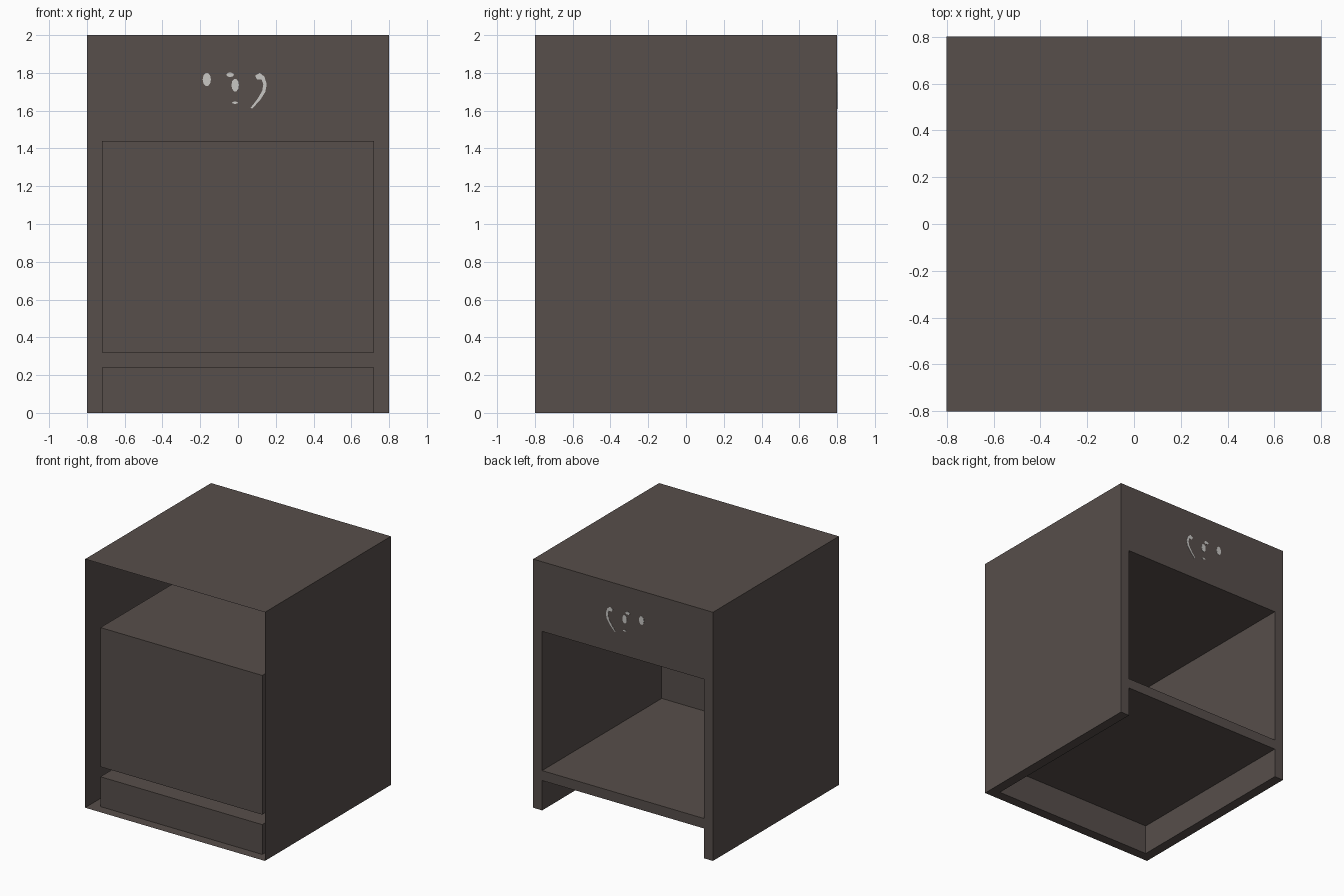
import bpy, bmesh, math

if "Cube" in bpy.data.objects:
    bpy.data.objects.remove(bpy.data.objects["Cube"])

def material(name, rgb):
    m = bpy.data.materials.new(name)
    m.diffuse_color = (*rgb, 1)
    m.use_nodes = True
    m.node_tree.nodes["Principled BSDF"].inputs["Base Color"].default_value = m.diffuse_color
    return m

brown = material("dark warm brown", (0.095, 0.077, 0.070))
grey = material("light grey", (0.58, 0.57, 0.55))

def make(name, quads, mat, recalc=False):
    bm = bmesh.new()
    for q in quads:
        bm.faces.new([bm.verts.new(p) for p in q])
    bmesh.ops.remove_doubles(bm, verts=bm.verts, dist=1e-5)
    if recalc:
        bmesh.ops.recalc_face_normals(bm, faces=bm.faces)
    me = bpy.data.meshes.new(name)
    bm.to_mesh(me)
    bm.free()
    me.materials.append(mat)
    ob = bpy.data.objects.new(name, me)
    bpy.context.collection.objects.link(ob)
    return ob

def rect_y(x0, x1, z0, z1, y):
    # upright sheet facing +y
    return [(x1, y, z0), (x0, y, z0), (x0, y, z1), (x1, y, z1)]

def rect_z(x0, x1, y0, y1, z):
    # level sheet facing +z
    return [(x0, y0, z), (x1, y0, z), (x1, y1, z), (x0, y1, z)]

def rect_x(y0, y1, z0, z1, x):
    # upright sheet facing +x
    return [(x, y0, z0), (x, y1, z0), (x, y1, z1), (x, y0, z1)]

W, I, H = 0.8, 0.72, 2.0
LOW, SHELF, LINTEL = 0.24, 0.32, 1.44

# outer shell, open at the front
make("roof", [rect_z(-W, W, -W, W, H)], brown)
make("right_side", [rect_x(-W, W, 0, H, W)], brown)
make("left_side", [rect_x(-W, W, 0, H, -W)[::-1]], brown)

# back wall framing the two openings
make("back_frame", [rect_y(-W, -I, 0, H, W), rect_y(I, W, 0, H, W),
                    rect_y(-I, I, LINTEL, H, W), rect_y(-I, I, LOW, SHELF, W)], brown)

# underside rim around the lower recess
make("bottom_rim", [q[::-1] for q in (rect_z(-W, -I, -W, W, 0), rect_z(I, W, -W, W, 0),
                                      rect_z(-I, I, -W, -I, 0))], brown)

# recesses, seen as boxes from the open front
def recess(name, z0, z1, floor):
    quads = [rect_y(-I, I, z0, z1, -I), rect_x(-I, W, z0, z1, -I),
             rect_x(-I, W, z0, z1, I)[::-1], rect_z(-I, I, -I, W, z1)[::-1]]
    if floor:
        quads.append(rect_z(-I, I, -I, W, z0))
    make(name, quads, brown)

recess("main_compartment", SHELF, LINTEL, True)
recess("foot_recess", 0, LOW, False)

# thin pale paint flecks, showing on both faces of the back wall
def plate(name, outline):
    y0, y1 = W - 0.003, W + 0.002
    n = len(outline)
    a = [(x, y0, z) for x, z in outline]
    b = [(x, y1, z) for x, z in outline]
    faces = [a, b[::-1]] + [[a[i], a[(i + 1) % n], b[(i + 1) % n], b[i]] for i in range(n)]
    make(name, faces, grey, True)

def spot(name, x, z, rx, rz):
    plate(name, [(x + rx * math.cos(t * math.pi / 5), z + rz * math.sin(t * math.pi / 5))
                 for t in range(10)])

spot("fleck_left", -0.165, 1.765, 0.022, 0.036)
spot("fleck_middle", -0.015, 1.735, 0.020, 0.034)
spot("fleck_upper", -0.042, 1.790, 0.020, 0.012)
spot("fleck_lower", -0.016, 1.642, 0.016, 0.006)
plate("fleck_curve", [(0.09, 1.785), (0.115, 1.80), (0.14, 1.78), (0.152, 1.74), (0.145, 1.70),
                      (0.12, 1.66), (0.075, 1.61), (0.067, 1.615), (0.105, 1.665),
                      (0.128, 1.705), (0.134, 1.74), (0.125, 1.765), (0.10, 1.765)])
